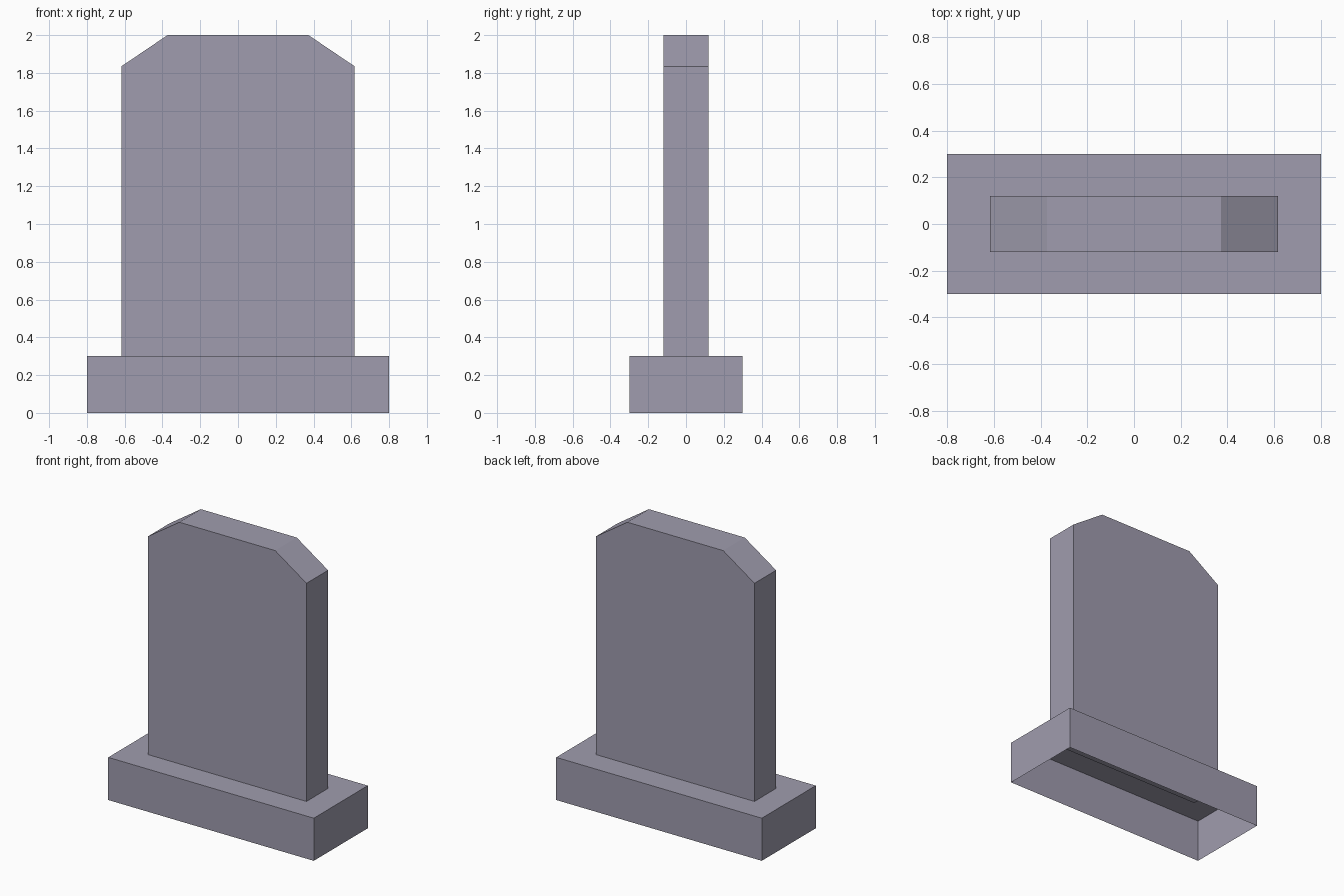
import bpy, bmesh

if "Cube" in bpy.data.objects:
    bpy.data.objects.remove(bpy.data.objects["Cube"])

stone = bpy.data.materials.new("grey_stone")
stone.diffuse_color = (0.35, 0.335, 0.425, 1)
stone.use_nodes = True
stone.node_tree.nodes["Principled BSDF"].inputs["Base Color"].default_value = stone.diffuse_color


def make_object(name, bm):
    bmesh.ops.recalc_face_normals(bm, faces=bm.faces)
    mesh = bpy.data.meshes.new(name)
    bm.to_mesh(mesh)
    bm.free()
    mesh.materials.append(stone)
    obj = bpy.data.objects.new(name, mesh)
    bpy.context.collection.objects.link(obj)


def extruded_profile(profile, depth):
    """Solid from an x-z profile, centred on y = 0."""
    bm = bmesh.new()
    face = bm.faces.new([bm.verts.new((x, -depth / 2, z)) for x, z in profile])
    new = bmesh.ops.extrude_face_region(bm, geom=[face], use_keep_orig=True)["geom"]
    verts = [g for g in new if isinstance(g, bmesh.types.BMVert)]
    bmesh.ops.translate(bm, verts=verts, vec=(0, depth, 0))
    return bm


# Plinth: hollow underneath, so its bottom face is removed
base = extruded_profile([(-0.8, 0), (0.8, 0), (0.8, 0.3), (-0.8, 0.3)], 0.6)
bmesh.ops.recalc_face_normals(base, faces=base.faces)
bottom = [f for f in base.faces if f.normal.z < -0.9]
bmesh.ops.delete(base, geom=bottom, context='FACES_ONLY')
make_object("plinth", base)

# Upright slab with cut top corners, set slightly into the plinth
half = [(0.617, 0.29), (0.617, 1.835), (0.373, 2.0)]
make_object("headstone_slab",
            extruded_profile(half + [(-x, z) for x, z in reversed(half)], 0.24))
